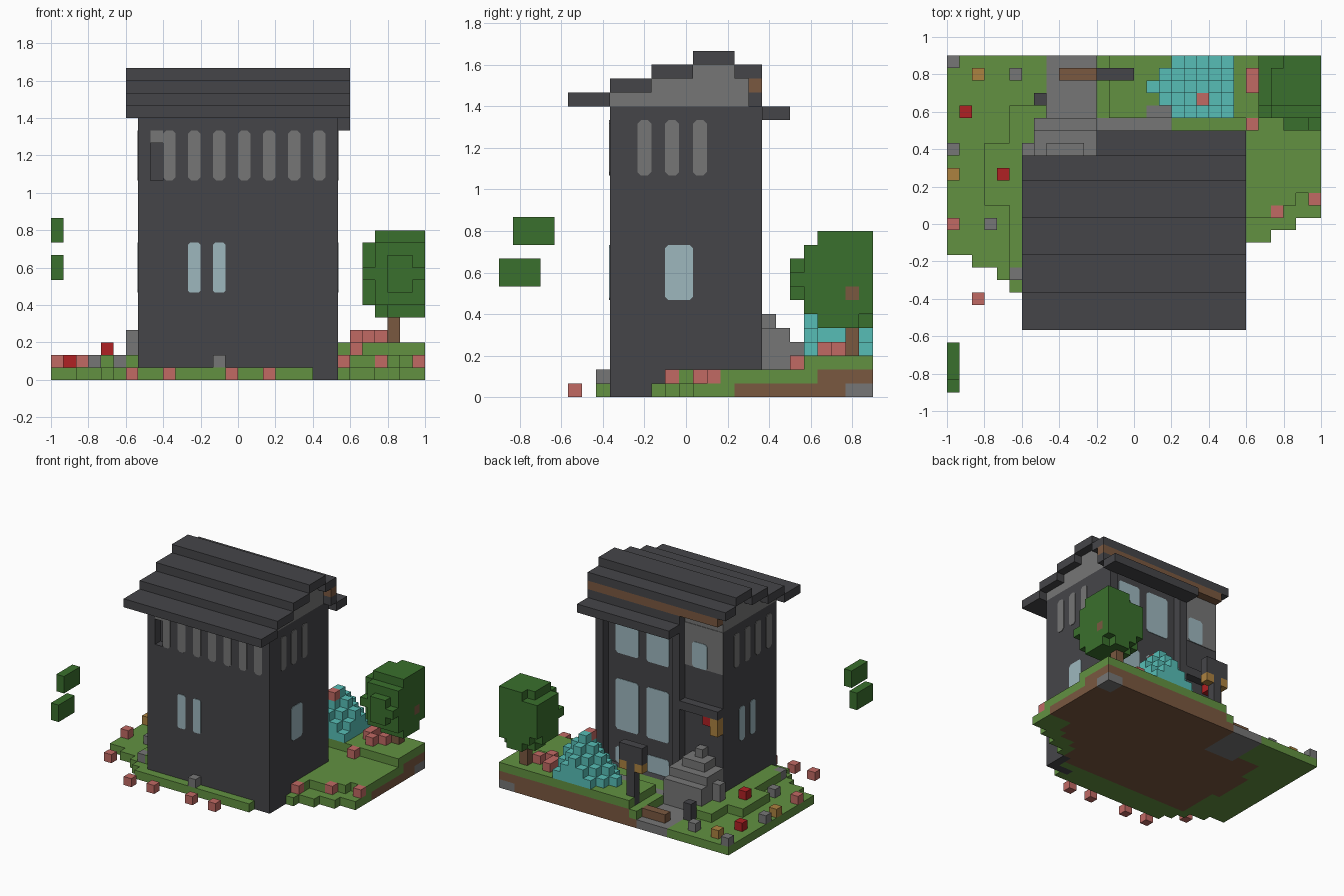
import bpy, bmesh
from mathutils import Vector

if "Cube" in bpy.data.objects:
    bpy.data.objects.remove(bpy.data.objects["Cube"])

UNIT = 1 / 15
ORIGIN = Vector((-1, -0.9, 0))
COLOURS = {
    "dark_stone": (.06, .06, .066), "grey_stone": (.18, .18, .18),
    "grass": (.122, .283, .053), "leaf": (.042, .162, .026),
    "pink": (.533, .144, .127), "red": (.434, .015, .017),
    "wood": (.195, .098, .051), "water": (.095, .515, .468),
    "glass": (.337, .474, .515), "amber": (.413, .223, .051),
}
MATS = {}
for name, rgb in COLOURS.items():
    m = bpy.data.materials.new(name)
    m.use_nodes = True
    m.diffuse_color = (*rgb, 1)
    m.node_tree.nodes["Principled BSDF"].inputs["Base Color"].default_value = (*rgb, 1)
    MATS[name] = m

grid = {}  # cell -> (part, colour)


def fill(part, colour, xs, ys, zs):
    """Fill a block of cells; each range is (start, end) or a single index."""
    spans = [range(*s) if isinstance(s, tuple) else (s,) for s in (xs, ys, zs)]
    for i in spans[0]:
        for j in spans[1]:
            for k in spans[2]:
                grid[i, j, k] = (part, colour)


def carve(xs, ys, zs):
    for i in range(*xs):
        for j in range(*ys):
            for k in range(*zs):
                grid.pop((i, j, k), None)


def finish(name, bm, colours):
    me = bpy.data.meshes.new(name)
    bm.to_mesh(me)
    bm.free()
    for c in colours:
        me.materials.append(MATS[c])
    bpy.context.collection.objects.link(bpy.data.objects.new(name, me))


# Ground: stepped grass terrace over earth
def front_edge(i):
    if i < 6:
        return (11, 11, 10, 10, 9, 8)[i]
    if i < 21:
        return 7
    return 8 if i < 23 else 11 if i < 24 else 12 if i < 26 else 13 if i < 28 else 14


def ground_height(i, j):
    if 8 <= i < 12 and j >= 22:
        return 1
    if i >= 23:
        return 1 + (j >= front_edge(i) + 2) + (j >= 22)
    if i >= 13 and j >= 22:
        return 3
    if j < 9:
        return 1
    if i < 8:
        inner = 5 if j < 15 else 3 if j < 20 else 5 if j < 23 else 8
        return 2 if i >= inner else 1
    return 2


for i in range(30):
    for j in range(front_edge(i), 27):
        h = ground_height(i, j)
        path = (8 <= i < 12 and j >= 21) or (12 <= i < 18 and j == 21) or (i in (16, 17) and j == 22)
        for k in range(h):
            earth = j >= 10 and i >= 4 and (i < 27 or j >= 17) if k == 0 else j >= 23
            colour = "wood" if earth and k < h - 1 else "grass"
            if path and k == h - 1 or (k == 0 and i >= 28 and j >= 25):
                colour = "grey_stone"
            fill("ground", colour, i, j, k)

# Tower body, recessed back bay and pillars
fill("tower", "dark_stone", (7, 23), (8, 19), (1, 21))
fill("tower", "dark_stone", 22, (8, 11), 0)
fill("tower", "dark_stone", (20, 23), 8, 0)
carve((7, 12), (18, 19), (2, 21))
carve((13, 22), (18, 19), (2, 21))
carve((8, 9), (8, 9), (16, 20))
fill("tower", "grey_stone", 8, 8, 19)

# Gables and stepped roof slabs
fill("gable", "grey_stone", (7, 23), (8, 18), 21)
fill("gable", "grey_stone", (7, 23), (11, 18), 22)
fill("gable", "grey_stone", (7, 23), (14, 17), 23)
for y0, y1, z in ((5, 8, 21), (8, 11, 22), (11, 14, 23), (14, 17, 24), (17, 19, 23)):
    fill("roof", "dark_stone", (6, 24), (y0, y1), z)
fill("roof", "dark_stone", (12, 24), 18, 21)
fill("roof", "dark_stone", (12, 24), (19, 21), 20)
fill("roof_beam", "wood", (7, 24), 18, 22)

# Entrance steps, canopy and lanterns
for i in range(6, 12):
    for j in range(18, 22):
        if i > 6 or j == 19:
            fill("entrance_steps", "grey_stone", i, j, (1, min(25 - j, i - 2, 16 - i)))
fill("canopy", "dark_stone", (7, 12), 18, 11)
fill("door_lantern", "amber", 7, 18, (9, 11))
fill("door_lantern", "red", 8, 18, 10)

# Lamp post with two hanging lamps, bench, path stone
fill("lamp_post", "dark_stone", 13, 25, (1, 9))
fill("lamp_post", "dark_stone", (12, 15), 25, (7, 9))
for i in (12, 14):
    fill("hanging_lamp", "amber", i, 25, 6)
fill("bench", "wood", (9, 12), 25, 1)
fill("path_stone", "dark_stone", 7, 23, (1, 3))

# Water mound
for i in range(16, 23):
    for j in range(22, 27):
        fill("water_mound", "water", i, j, (3, max(3, 8 - abs(i - 20) - abs(j - 24))))

# Tree with rounded crown
for i in range(25, 30):
    for j in range(21, 27):
        for k in range(5, 12):
            if (Vector((i, j, k)) - Vector((27.7, 24.4, 8.1))).length < 3.7:
                fill("tree_crown", "leaf", i, j, k)
fill("tree_trunk", "wood", 27, 25, (3, 6))
fill("tree_trunk", "wood", 29, 25, 7)

# Floating leaf blocks
fill("floating_leaves", "leaf", 0, (0, 3), (8, 10))
fill("floating_leaves", "leaf", 0, (1, 4), (11, 13))

# Scattered flowers and stones
scatter = {
    "pink": ((6, 5, 0), (9, 5, 0), (14, 5, 0), (17, 5, 0), (2, 7, 1), (0, 13, 1), (23, 12, 1),
             (26, 14, 1), (29, 15, 1), (24, 24, 3), (24, 25, 3), (25, 23, 3), (26, 24, 3),
             (24, 21, 2), (20, 23, 7)),
    "grey_stone": ((13, 7, 1), (0, 26, 1), (5, 25, 1), (0, 19, 1), (3, 13, 1), (5, 9, 1)),
    "red": ((1, 22, 1), (4, 17, 2)),
    "amber": ((2, 25, 1), (0, 17, 1)),
}
for colour, cells in scatter.items():
    for c in cells:
        fill(colour + "_blocks", colour, *c)

# Turn each part's exposed cell sides into a mesh
for part in sorted({p for p, c in grid.values()}):
    cells = {c: v[1] for c, v in grid.items() if v[0] == part}
    palette = sorted(set(cells.values()))
    bm, verts = bmesh.new(), {}
    for cell, colour in cells.items():
        for axis in range(3):
            for side in (0, 1):
                near = list(cell)
                near[axis] += 2 * side - 1
                if tuple(near) in grid:
                    continue
                corners = []
                for a, b in ((0, 0), (1, 0), (1, 1), (0, 1)):
                    p = list(cell)
                    p[axis] += side
                    p[(axis + 1) % 3] += a
                    p[(axis + 2) % 3] += b
                    p = tuple(p)
                    if p not in verts:
                        verts[p] = bm.verts.new(ORIGIN + Vector(p) * UNIT)
                    corners.append(verts[p])
                face = bm.faces.new(corners if side else corners[::-1])
                face.material_index = palette.index(colour)
    finish(part, bm, palette)


def plate(name, colour, axis, level, out, u0, u1, k0, k1, cut=0.25):
    """Thin wall panel with clipped corners; axis is the wall's normal."""
    bm = bmesh.new()
    outline = [(u0 + cut, k0), (u1 - cut, k0), (u1, k0 + cut), (u1, k1 - cut),
               (u1 - cut, k1), (u0 + cut, k1), (u0, k1 - cut), (u0, k0 + cut)]
    if cut == 0:
        outline = outline[::2]
        outline = [(u0, k0), (u1, k0), (u1, k1), (u0, k1)]
    rings = []
    for d in (0, 0.06 * out):
        pts = [(level + d, u, k) if axis == 0 else (u, level + d, k) for u, k in outline]
        rings.append([bm.verts.new(ORIGIN + Vector(p) * UNIT) for p in pts])
    bm.faces.new(rings[1])
    n = len(outline)
    for a in range(n):
        b = (a + 1) % n
        bm.faces.new((rings[0][a], rings[0][b], rings[1][b], rings[1][a]))
    bmesh.ops.recalc_face_normals(bm, faces=bm.faces)
    bm.normal_update()
    if bm.faces[:][0].normal[axis] * out < 0:
        bmesh.ops.reverse_faces(bm, faces=bm.faces)
    finish(name, bm, [colour])


# Upper slots and narrow windows on the walls
for i in range(9, 22, 2):
    plate("front_slot", "grey_stone", 1, 8, -1, i, i + 1, 16, 20)
for j in (10, 12, 14):
    plate("right_slot", "grey_stone", 0, 23, 1, j, j + 1, 16, 20)
for j in (9, 11, 13, 15):
    plate("left_slot", "grey_stone", 0, 7, -1, j, j + 1, 16, 20)
for i in (11, 13):
    plate("front_window", "glass", 1, 8, -1, i, i + 1, 7, 11, .15)
    plate("left_window", "glass", 0, 7, -1, i + 1, i + 2, 7, 11)
plate("right_window", "glass", 0, 23, 1, 12, 14, 7, 11)

# Back bay windows and the grey corner panel
for i in (14, 18):
    for k0, k1 in ((2, 4), (6, 12), (15, 20)):
        plate("back_window", "glass", 1, 18, 1, i, i + 3, k0, k1)
plate("corner_panel", "grey_stone", 1, 18, 1, 7, 12, 16, 21, 0)
plate("corner_window", "glass", 1, 18.05, 1, 9, 11, 16, 19)
